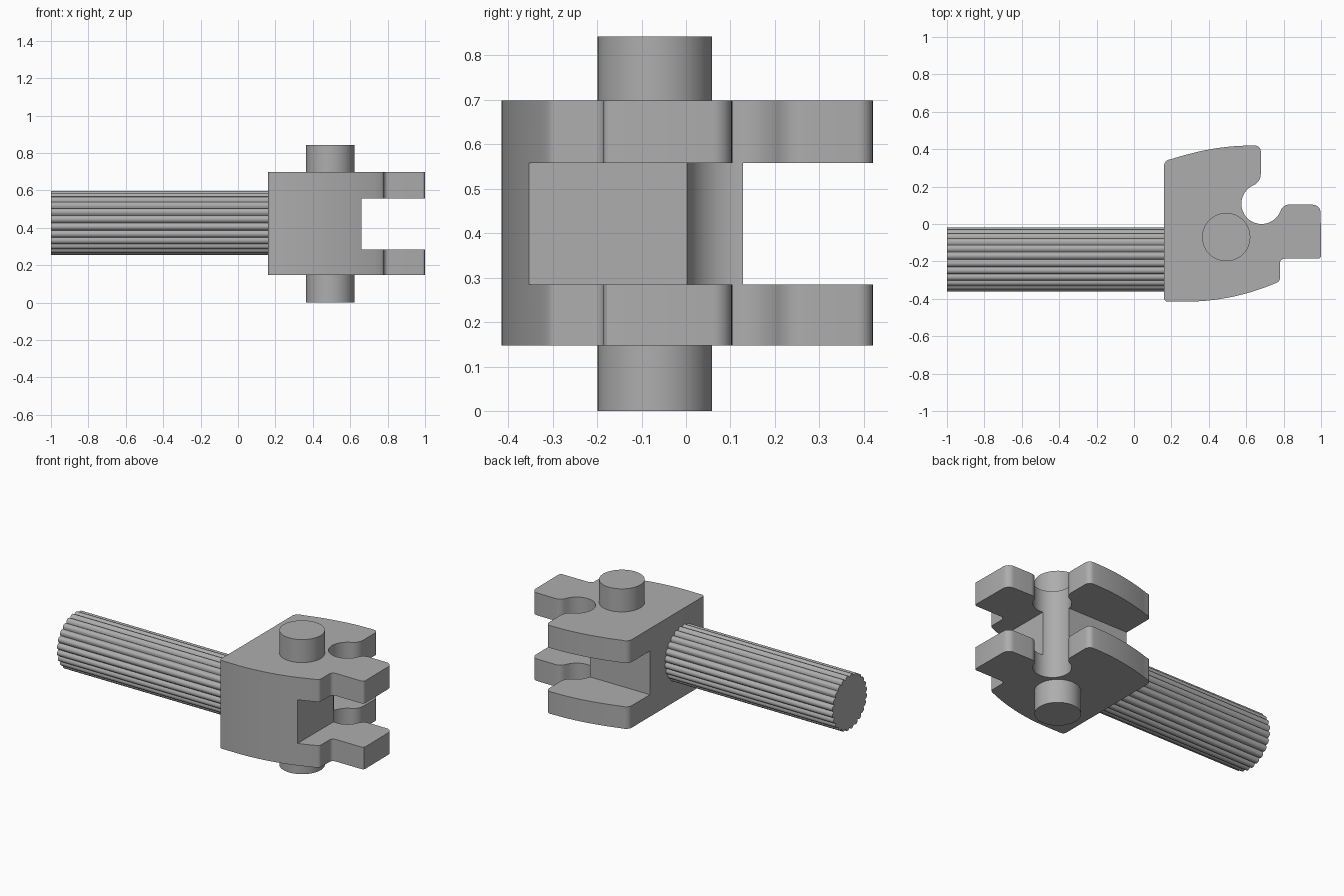
import bpy
import bmesh
from math import sin, cos, pi, radians
from mathutils import Matrix

if "Cube" in bpy.data.objects:
    bpy.data.objects.remove(bpy.data.objects["Cube"])

grey = bpy.data.materials.new("plain grey")
grey.use_nodes = True
COLOUR = (0.42, 0.42, 0.42, 1)
grey.diffuse_color = COLOUR
grey.node_tree.nodes["Principled BSDF"].inputs["Base Color"].default_value = COLOUR


def arc(cx, cy, r, start, end, n=8):
    """Points along an arc, angles in degrees."""
    angles = [radians(start + (end - start) * i / n) for i in range(n + 1)]
    return [(cx + r * cos(a), cy + r * sin(a)) for a in angles]


def bow(p, q, r, n=12):
    """Points along a quadratic curve from p to r, pulled toward q."""
    ts = [i / n for i in range(n + 1)]
    return [tuple((1 - t) ** 2 * a + 2 * t * (1 - t) * b + t * t * c
                  for a, b, c in zip(p, q, r)) for t in ts]


def prism(name, outline, low, high, matrix=Matrix()):
    """Extrude an outline from low to high along z, then place it."""
    bm = bmesh.new()
    base = bm.faces.new([bm.verts.new((x, y, low)) for x, y in outline])
    top = bmesh.ops.extrude_face_region(bm, geom=[base])["geom"]
    bmesh.ops.translate(bm, vec=(0, 0, high - low),
                        verts=[v for v in top if isinstance(v, bmesh.types.BMVert)])
    bmesh.ops.recalc_face_normals(bm, faces=bm.faces)
    bm.transform(matrix)
    mesh = bpy.data.meshes.new(name)
    bm.to_mesh(mesh)
    bm.free()
    mesh.materials.append(grey)
    obj = bpy.data.objects.new(name, mesh)
    bpy.context.collection.objects.link(obj)
    return obj


# Body outline: bowed front and back, a tab and a round notch on the right
outline = (
    arc(0.18, -0.395, 0.02, 180, 270, 4)
    + bow((0.30, -0.415), (0.54, -0.41), (0.765, -0.313))
    + arc(0.76, -0.292, 0.02, -50, 0, 3)
    + arc(0.805, -0.21, 0.025, 180, 90, 5)
    + arc(0.985, -0.17, 0.015, -90, 0, 3)
    + arc(0.955, 0.06, 0.043, 0, 90)
    + arc(0.83, 0.055, 0.049, 90, 160)
    + arc(0.682, 0.108, 0.108, -20, -246, 28)
    + arc(0.61, 0.268, 0.068, -66, 0)
    + arc(0.645, 0.387, 0.033, 0, 90, 6)
    + bow((0.60, 0.419), (0.41, 0.415), (0.20, 0.347))
    + arc(0.20, 0.307, 0.04, 105, 180, 6)
)
body = prism("clevis_body", outline, 0.147, 0.698)

# L-shaped slot separating the upper and lower jaws
slot_outline = [(0.66, -0.6), (1.2, -0.6), (1.2, 0.6), (0, 0.6), (0, 0.128), (0.66, 0.128)]
slot = prism("slot_cutter", slot_outline, 0.285, 0.558)
cut = body.modifiers.new("slot", "BOOLEAN")
cut.operation = "DIFFERENCE"
cut.solver = "EXACT"
cut.object = slot
bpy.context.view_layer.update()
cut_mesh = bpy.data.meshes.new_from_object(
    body.evaluated_get(bpy.context.evaluated_depsgraph_get()))
body.modifiers.clear()
body.data = cut_mesh
bpy.data.objects.remove(slot)

# Pivot pin through both jaws
pin = prism("pivot_pin", arc(0.493, -0.07, 0.129, 0, 352.5, 47), 0, 0.842)

# Splined shaft: rounded ridges with narrow grooves, laid along x
TEETH, STEPS = 24, 6
ridges = []
for i in range(TEETH * STEPS):
    a = 2 * pi * i / (TEETH * STEPS)
    r = 0.157 + 0.015 * sin(pi * (i % STEPS) / STEPS) ** 0.7
    ridges.append((r * cos(a), r * sin(a)))
place = Matrix.Translation((0, -0.19, 0.426)) @ Matrix.Rotation(pi / 2, 4, "Y")
shaft = prism("splined_shaft", ridges, -1.0, 0.17, place)

# Smooth the round surfaces and keep the edges sharp
bpy.ops.object.select_all(action="DESELECT")
for obj in (body, pin, shaft):
    obj.select_set(True)
bpy.context.view_layer.objects.active = body
bpy.ops.object.shade_smooth_by_angle(angle=radians(30))
